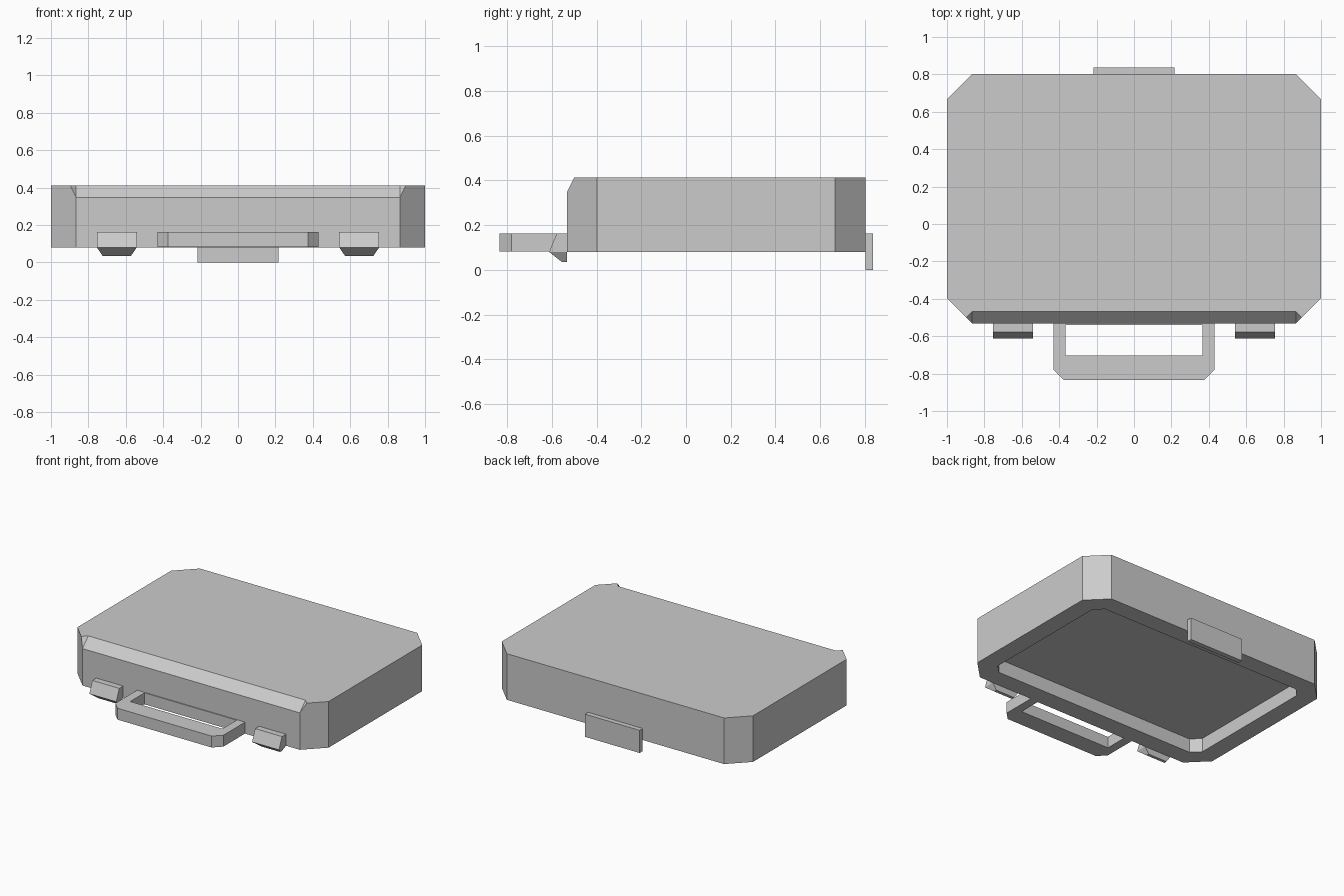
import bpy, bmesh

if "Cube" in bpy.data.objects:
    bpy.data.objects.remove(bpy.data.objects["Cube"])


def finish(name, bm):
    bmesh.ops.recalc_face_normals(bm, faces=bm.faces)
    mesh = bpy.data.meshes.new(name)
    bm.to_mesh(mesh)
    bm.free()
    obj = bpy.data.objects.new(name, mesh)
    bpy.context.collection.objects.link(obj)
    return obj


def stack(name, rings):
    """Join rings of equal point count, capping both ends."""
    bm = bmesh.new()
    loops = [[bm.verts.new(p) for p in ring] for ring in rings]
    n = len(loops[0])
    for lo, hi in zip(loops, loops[1:]):
        for i in range(n):
            j = (i + 1) % n
            bm.faces.new((lo[i], lo[j], hi[j], hi[i]))
    bm.faces.new(loops[0][::-1])
    bm.faces.new(loops[-1])
    return finish(name, bm)


def rect(x0, x1, y0, y1, z):
    return [(x0, y0, z), (x1, y0, z), (x1, y1, z), (x0, y1, z)]


FRONT, BACK, BASE, TOP, CUT = -0.533, 0.802, 0.08, 0.412, 0.135
BEVEL = 0.066

# Lid shell: octagon with a front bevel that flares into the cut corners
c = 1 - CUT
outline = [(-c, FRONT), (c, FRONT), (1, FRONT + CUT), (1, BACK - CUT),
           (c, BACK), (-c, BACK), (-1, BACK - CUT), (-1, FRONT + CUT)]
bm = bmesh.new()
b = [bm.verts.new((x, y, BASE)) for x, y in outline]
t = [bm.verts.new((x, y, TOP - BEVEL if i < 2 else TOP))
     for i, (x, y) in enumerate(outline)]
pl, pr = [bm.verts.new((s * (c + BEVEL / 2), FRONT + BEVEL / 2, TOP)) for s in (-1, 1)]
ql, qr = [bm.verts.new((s * c, FRONT + BEVEL, TOP)) for s in (-1, 1)]
for i in range(8):
    j = (i + 1) % 8
    extra = [pr] if i == 1 else [pl] if i == 7 else []
    bm.faces.new([b[i], b[j], t[j]] + extra + [t[i]])
bm.faces.new(t[2:] + [pl, ql, qr, pr])
bm.faces.new((t[0], t[1], qr, ql))
bm.faces.new((t[1], pr, qr))
bm.faces.new((t[0], ql, pl))

# Shallow recess in the underside
floor = bm.faces.new(b[::-1])
bm.normal_update()
bmesh.ops.inset_region(bm, faces=[floor], thickness=0.14)
ext = bmesh.ops.extrude_discrete_faces(bm, faces=[floor])
bmesh.ops.translate(bm, verts=ext["faces"][0].verts, vec=(0, 0, 0.1))
finish("case_lid", bm)

# Carry handle: closed frame with cut outer corners
outer = [(-0.43, -0.525), (-0.43, -0.78), (-0.375, -0.835),
         (0.375, -0.835), (0.43, -0.78), (0.43, -0.525)]
inner = [(-0.367, -0.54), (-0.367, -0.702), (-0.367, -0.702),
         (0.367, -0.702), (0.367, -0.702), (0.367, -0.54)]
bm = bmesh.new()
rings = [[bm.verts.new((x, y, z)) for x, y in ring]
         for ring, z in ((outer, 0.081), (outer, 0.163), (inner, 0.163), (inner, 0.081))]
for k in range(4):
    lo, hi = rings[k], rings[(k + 1) % 4]
    for i in range(6):
        j = (i + 1) % 6
        bm.faces.new((lo[i], lo[j], hi[j], hi[i]))
bmesh.ops.remove_doubles(bm, verts=bm.verts, dist=1e-4)
finish("carry_handle", bm)

# Pair of front latches with tapered lower tips
for side, s in (("left", -1), ("right", 1)):
    m = s * 0.648
    stack(side + "_latch", [rect(m - 0.076, m + 0.076, -0.555, FRONT, 0.035),
                            rect(m - 0.107, m + 0.107, -0.612, FRONT, 0.08),
                            rect(m - 0.107, m + 0.107, -0.578, FRONT, 0.163)])

# Hinge plate on the back
stack("hinge_plate", [rect(-0.217, 0.217, BACK, 0.837, z) for z in (0, 0.163)])
